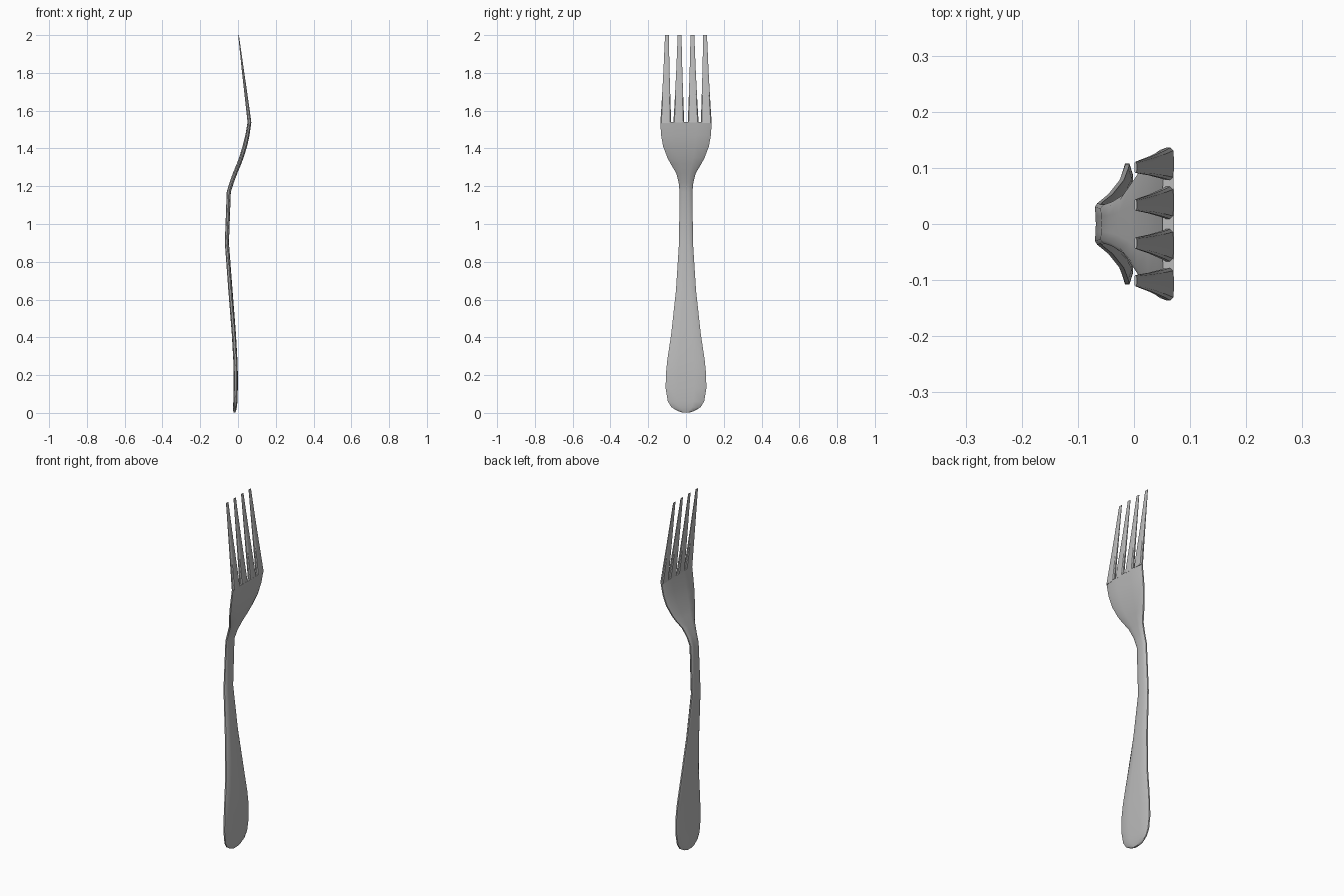
import bpy, bmesh

if "Cube" in bpy.data.objects:
    bpy.data.objects.remove(bpy.data.objects["Cube"])

steel = bpy.data.materials.new("steel grey")
steel.diffuse_color = (0.5, 0.5, 0.5, 1)
steel.use_nodes = True
steel.node_tree.nodes["Principled BSDF"].inputs["Base Color"].default_value = steel.diffuse_color

# cross-section: (y across -1..1, x through thickness -1..1)
SECTION = [(-1, -.35), (-.82, -.9), (-.4, -1), (0, -1), (.4, -1), (.82, -.9), (1, -.35),
           (1, .35), (.82, .9), (.4, 1), (0, 1), (-.4, 1), (-.82, .9), (-1, .35)]


def loft(name, stations):
    """stations: z, centre x, centre y, half width, half thickness, edge curl"""
    bm = bmesh.new()
    rings = []
    for z, x, y, w, t, curl in stations:
        rings.append([bm.verts.new((x + v * t - curl * u * u, y + u * w, z)) for u, v in SECTION])
    n = len(SECTION)
    for a, b in zip(rings, rings[1:]):
        for i in range(n):
            j = (i + 1) % n
            bm.faces.new((a[i], a[j], b[j], b[i]))
    bm.faces.new(rings[0])
    bm.faces.new(rings[-1])
    bmesh.ops.recalc_face_normals(bm, faces=bm.faces)
    me = bpy.data.meshes.new(name)
    bm.to_mesh(me)
    bm.free()
    me.materials.append(steel)
    ob = bpy.data.objects.new(name, me)
    bpy.context.collection.objects.link(ob)
    bpy.context.view_layer.objects.active = ob
    ob.select_set(True)
    bpy.ops.object.shade_smooth_by_angle(angle=0.7)
    ob.select_set(False)
    return ob


# handle, neck and bowl: z, centre x, half width, half thickness, curl
body = [(0.003, -.018, .022, .005, 0), (0.012, -.018, .048, .008, 0),
        (0.03, -.016, .077, .010, 0), (0.06, -.014, .096, .011, 0),
        (0.13, -.012, .108, .011, 0), (0.21, -.012, .106, .011, 0),
        (0.28, -.014, .099, .011, 0), (0.42, -.022, .078, .011, 0),
        (0.65, -.040, .053, .011, .002), (0.9, -.058, .037, .010, .004),
        (1.17, -.048, .034, .010, .004), (1.22, -.033, .039, .011, .003),
        (1.27, -.015, .052, .012, 0), (1.32, .006, .082, .012, 0),
        (1.35, .017, .098, .012, 0), (1.41, .036, .121, .012, 0),
        (1.47, .050, .132, .011, 0), (1.54, .061, .136, .010, 0)]
loft("handle_and_bowl", [(z, x, 0, w, t, c) for z, x, w, t, c in body])

# four tapering tines
for k, (base_y, tip_y) in enumerate([(-.107, -.101), (-.038, -.034), (.038, .034), (.107, .101)]):
    loft(f"tine_{k + 1}", [(1.535, .061, base_y, .029, .010, 0),
                           (1.62, .0505, base_y * .8 + tip_y * .2, .0245, .009, 0),
                           (1.8, .0275, base_y * .4 + tip_y * .6, .0165, .006, 0),
                           (2.0, .003, tip_y, .010, .002, 0)])
